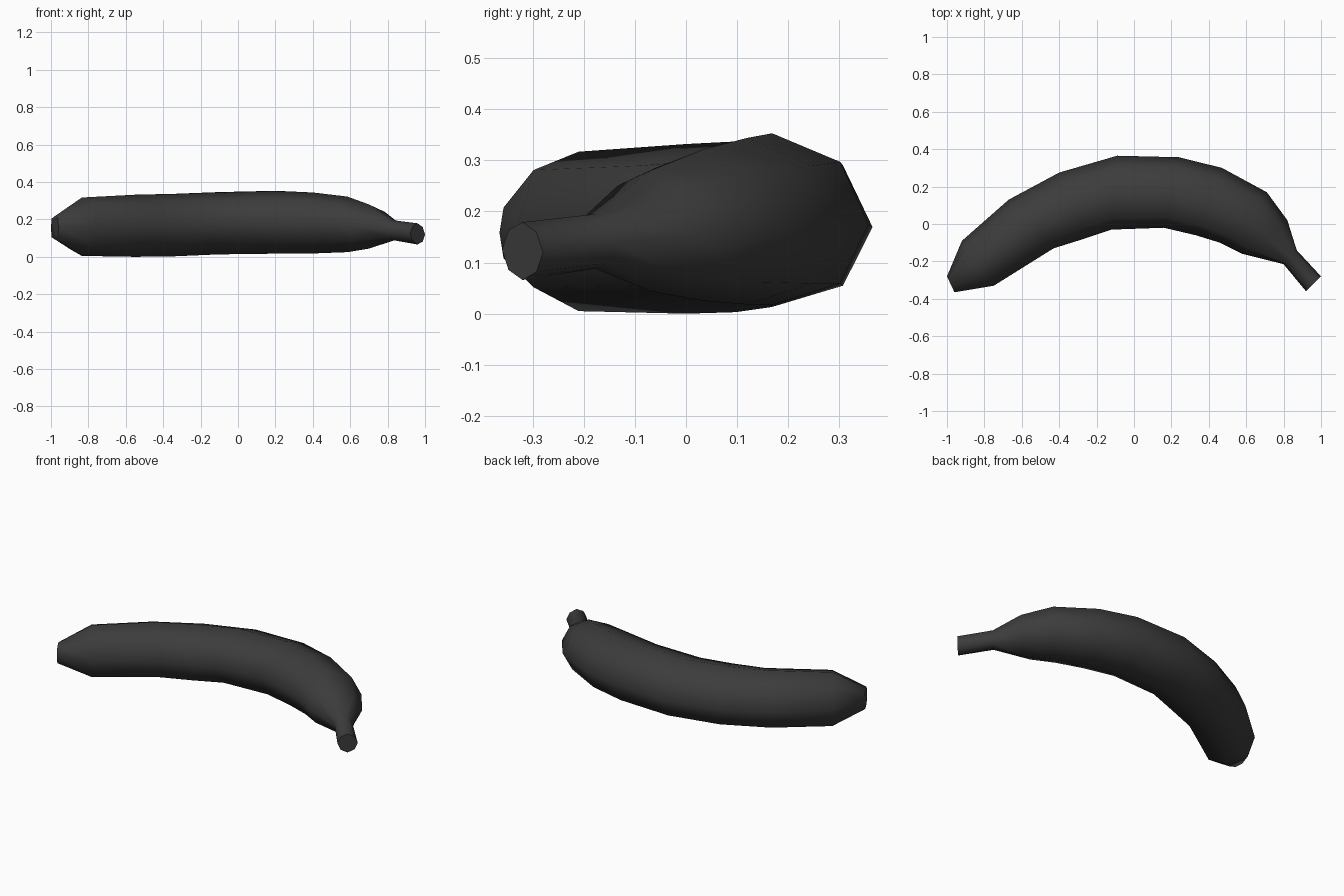
import bpy, bmesh
from math import sin, cos, pi
from mathutils import Vector

if "Cube" in bpy.data.objects:
    bpy.data.objects.remove(bpy.data.objects["Cube"])

SIDES = 8
TILT = -0.05   # the outer edge of each section hangs slightly low

# Cross-sections along the fruit:
# outer x, y, inner x, y, bottom z, top z, corner fullness (1 = regular octagon)
SECTIONS = [
    (-1.00, -0.28, -0.96, -0.365, 0.095, 0.217, 1.15),   # blossom tip
    (-0.92, -0.09, -0.75, -0.33, 0.005, 0.317, 1.04),
    (-0.67, 0.13, -0.43, -0.13, 0.00, 0.332, 1),
    (-0.40, 0.275, -0.27, -0.08, 0.003, 0.337, 1),
    (-0.09, 0.365, -0.12, -0.03, 0.013, 0.346, 1),
    (0.24, 0.357, 0.16, -0.02, 0.017, 0.353, 1),
    (0.47, 0.30, 0.33, -0.06, 0.018, 0.344, 1),
    (0.71, 0.17, 0.46, -0.10, 0.025, 0.322, 1),
    (0.82, 0.02, 0.58, -0.16, 0.044, 0.28, 1),
    (0.87, -0.14, 0.80, -0.215, 0.088, 0.195, 1.06),   # stem base
    (1.00, -0.28, 0.92, -0.36, 0.066, 0.179, 0.97),    # stem end
]


def ring(bm, section):
    ox, oy, ix, iy, z0, z1, corner = section
    outer, inner = Vector((ox, oy, 0)), Vector((ix, iy, 0))
    mid, half = (outer + inner) / 2, (outer - inner) / 2
    mid.z = (z0 + z1) / 2
    half.z = TILT * half.length
    up = Vector((0, 0, (z1 - z0) / 2))
    verts = []
    for i in range(SIDES):
        a = 2 * pi * i / SIDES
        r = corner if i % 2 else 1
        verts.append(bm.verts.new(mid + (half * cos(a) + up * sin(a)) * r))
    return verts


# Banana body and stem lofted through the sections
bm = bmesh.new()
rings = [ring(bm, s) for s in SECTIONS]
for a, b in zip(rings, rings[1:]):
    for i in range(SIDES):
        j = (i + 1) % SIDES
        bm.faces.new((a[i], a[j], b[j], b[i]))
bm.faces.new(rings[0])
bm.faces.new(rings[-1])
bmesh.ops.recalc_face_normals(bm, faces=bm.faces)

mesh = bpy.data.meshes.new("banana")
bm.to_mesh(mesh)
bm.free()
banana = bpy.data.objects.new("banana", mesh)
bpy.context.collection.objects.link(banana)

# Dark skin
skin = bpy.data.materials.new("dark_skin")
skin.diffuse_color = (0.045, 0.045, 0.045, 1)
skin.use_nodes = True
skin.node_tree.nodes["Principled BSDF"].inputs["Base Color"].default_value = skin.diffuse_color
mesh.materials.append(skin)

# Smooth skin, sharp rims at the cut ends
bpy.context.view_layer.objects.active = banana
banana.select_set(True)
bpy.ops.object.shade_smooth_by_angle(angle=1.15)
